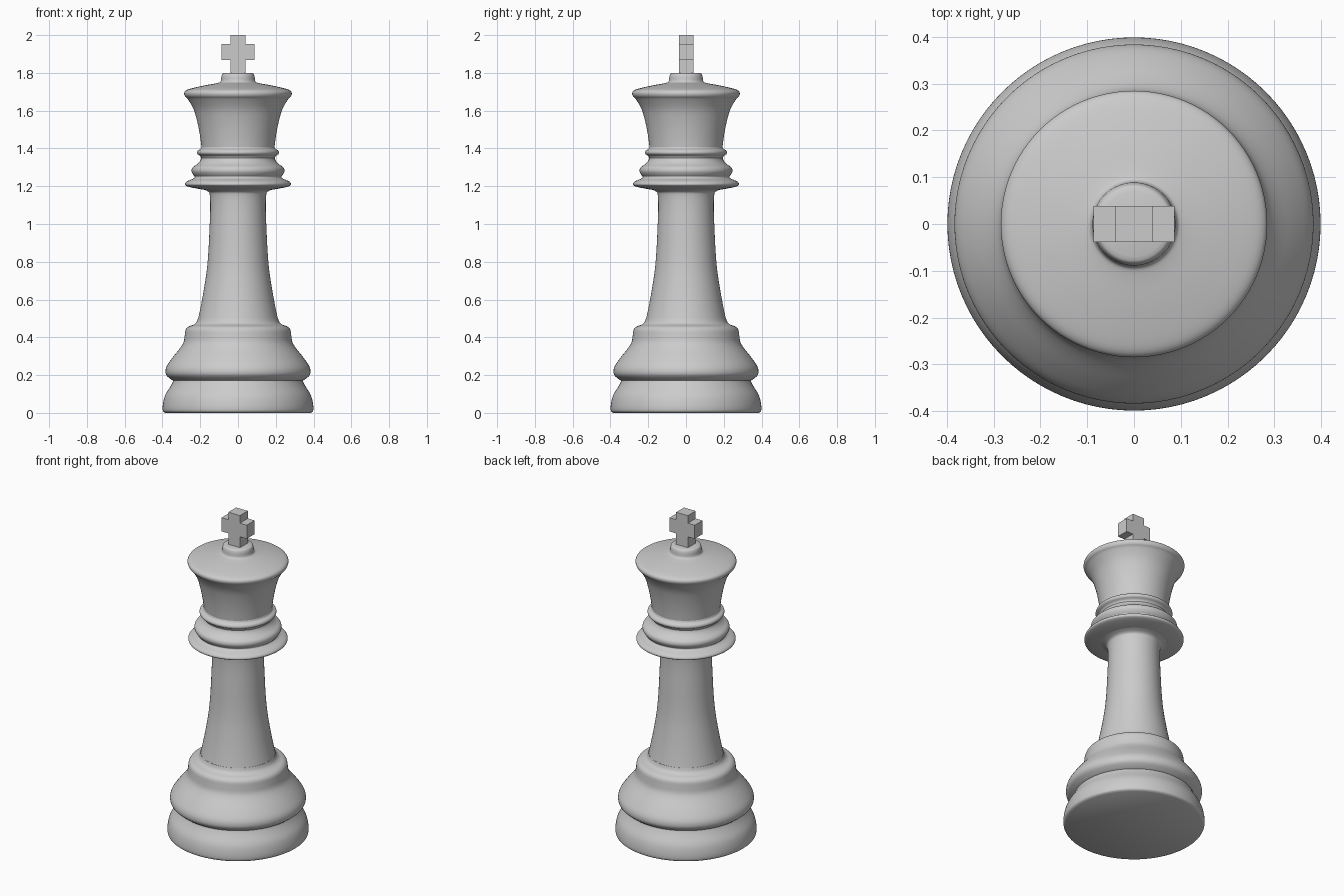
import bpy, bmesh, math
from mathutils import Vector

cube = bpy.data.objects.get("Cube")
if cube:
    bpy.data.objects.remove(cube, do_unlink=True)

SIDES = 96
grey = bpy.data.materials.new("light_grey")
grey.use_nodes = True
colour = (0.6, 0.6, 0.6, 1)
grey.diffuse_color = colour
grey.node_tree.nodes["Principled BSDF"].inputs["Base Color"].default_value = colour


def make_object(name, bm):
    bmesh.ops.recalc_face_normals(bm, faces=bm.faces)
    mesh = bpy.data.meshes.new(name)
    bm.to_mesh(mesh)
    bm.free()
    mesh.materials.append(grey)
    obj = bpy.data.objects.new(name, mesh)
    bpy.context.collection.objects.link(obj)
    return obj


def smooth_path(points, steps=4):
    """Round a (radius, height) profile with a Catmull-Rom spline."""
    p = [Vector(q) for q in points]
    p = [2 * p[0] - p[1]] + p + [2 * p[-1] - p[-2]]
    path = []
    for a, b, c, d in zip(p, p[1:], p[2:], p[3:]):
        for i in range(steps):
            t = i / steps
            path.append(0.5 * (2 * b + (c - a) * t + (2 * a - 5 * b + 4 * c - d) * t * t
                               + (3 * b - a - 3 * c + d) * t ** 3))
    return path + [p[-2]]


def turned(name, points):
    """Lathe a smoothed profile and cap both ends."""
    bm = bmesh.new()
    rings = [[bm.verts.new((r * math.cos(k * math.tau / SIDES),
                            r * math.sin(k * math.tau / SIDES), z))
              for k in range(SIDES)] for r, z in smooth_path(points)]
    for low, high in zip(rings, rings[1:]):
        for k in range(SIDES):
            n = (k + 1) % SIDES
            bm.faces.new((low[k], low[n], high[n], high[k]))
    bm.faces.new(rings[0])
    bm.faces.new(rings[-1])
    obj = make_object(name, bm)
    bpy.ops.object.select_all(action="DESELECT")
    obj.select_set(True)
    bpy.context.view_layer.objects.active = obj
    bpy.ops.object.shade_smooth_by_angle(angle=math.radians(40))


# Foot and bulging base
turned("foot", [(.385, 0), (.398, .012), (.397, .05), (.385, .095), (.358, .14), (.345, .165), (.342, .18)])
turned("base", [(.342, .17), (.358, .18), (.378, .198), (.384, .22), (.376, .25), (.345, .295),
                (.305, .345), (.288, .375), (.282, .41), (.277, .44), (.262, .457),
                (.235, .467), (.22, .48), (.212, .5)])

# Slender column
turned("column", [(.212, .495), (.2, .55), (.183, .64), (.166, .75), (.157, .85),
                  (.151, .97), (.147, 1.08), (.149, 1.15), (.158, 1.172), (.19, 1.185)])

# Stacked collar rings
turned("lower_collar", [(.19, 1.183), (.245, 1.193), (.276, 1.203), (.28, 1.215), (.268, 1.227),
                        (.238, 1.24), (.229, 1.25), (.238, 1.262), (.246, 1.28),
                        (.24, 1.3), (.215, 1.318), (.2, 1.335), (.194, 1.35)])
turned("upper_collar", [(.194, 1.348), (.2, 1.36), (.214, 1.37), (.217, 1.38),
                        (.212, 1.39), (.198, 1.398), (.193, 1.41)])

# Flared head with domed top and button
turned("head", [(.193, 1.405), (.2, 1.46), (.213, 1.53), (.234, 1.605), (.265, 1.66), (.28, 1.676),
                (.285, 1.692), (.277, 1.706), (.25, 1.717), (.18, 1.733), (.11, 1.746),
                (.092, 1.755), (.088, 1.78), (.082, 1.795), (.07, 1.8)])

# Cross finial, one extruded outline
T, ARM, LOW, HIGH, FLOOR, TOP = .04, .087, 1.868, 1.953, 1.78, 2.0
half = [(T, FLOOR), (T, LOW), (ARM, LOW), (ARM, HIGH), (T, HIGH), (T, TOP)]
outline = half + [(-x, z) for x, z in reversed(half)]
bm = bmesh.new()
face = bm.faces.new([bm.verts.new((x, -.038, z)) for x, z in outline])
extruded = bmesh.ops.extrude_face_region(bm, geom=[face])["geom"]
bmesh.ops.translate(bm, vec=(0, .077, 0),
                    verts=[v for v in extruded if isinstance(v, bmesh.types.BMVert)])
make_object("cross", bm)
